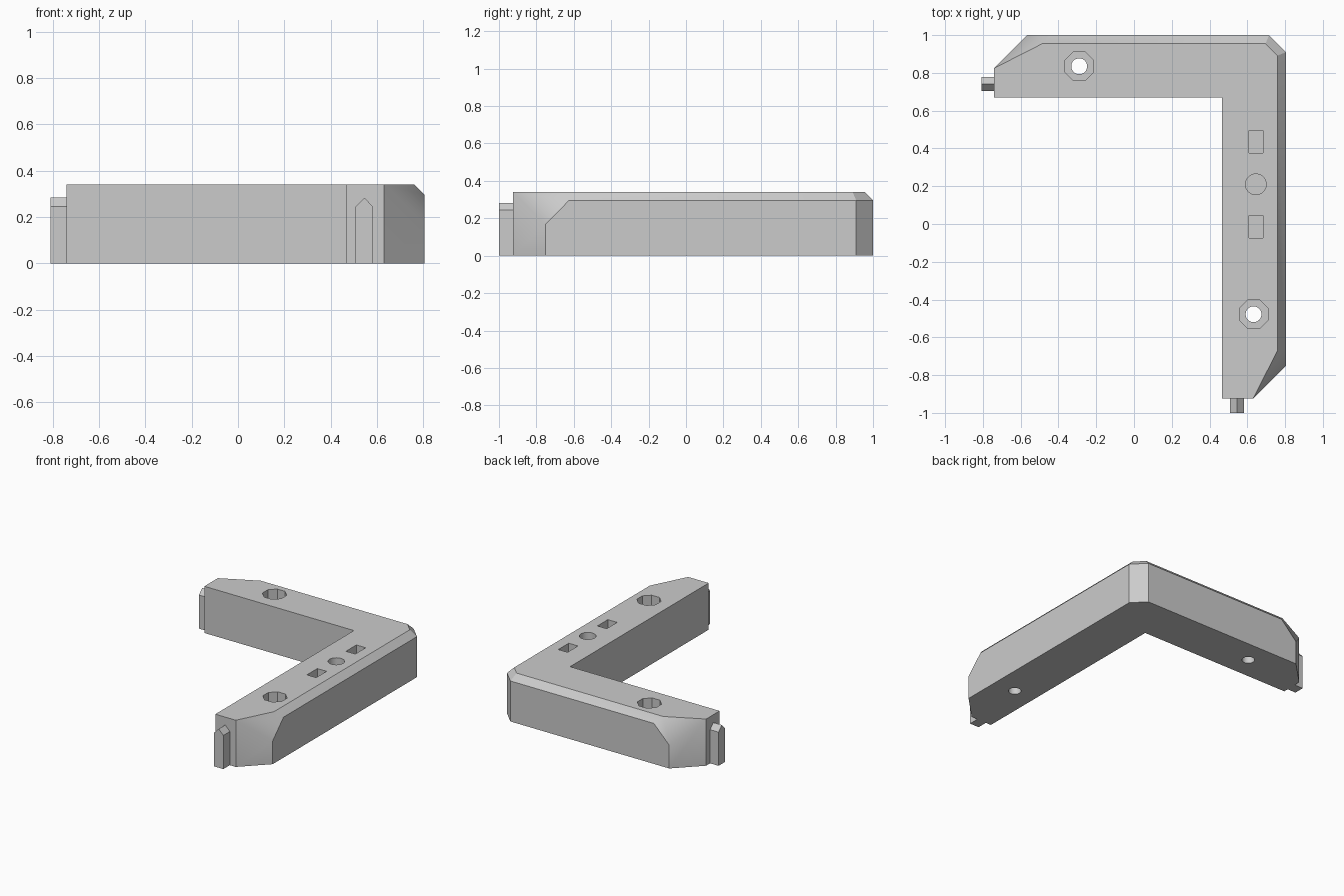
import bpy, bmesh
from math import pi, radians
from mathutils import Vector

if "Cube" in bpy.data.objects:
    bpy.data.objects.remove(bpy.data.objects["Cube"], do_unlink=True)

H = 0.34  # bracket height

grey = bpy.data.materials.new("plain grey")
grey.use_nodes = True
grey.diffuse_color = (0.6, 0.6, 0.6, 1)
grey.node_tree.nodes["Principled BSDF"].inputs["Base Color"].default_value = (0.6, 0.6, 0.6, 1)


def prism(profile, offset):
    """Extrude a closed 3D profile along an offset."""
    bm = bmesh.new()
    face = bm.faces.new([bm.verts.new(p) for p in profile])
    ext = bmesh.ops.extrude_face_region(bm, geom=[face])
    verts = [g for g in ext["geom"] if isinstance(g, bmesh.types.BMVert)]
    bmesh.ops.translate(bm, verts=verts, vec=offset)
    bmesh.ops.recalc_face_normals(bm, faces=bm.faces)
    return bm


def to_object(bm, name):
    mesh = bpy.data.meshes.new(name)
    bmesh.ops.recalc_face_normals(bm, faces=bm.faces)
    bm.to_mesh(mesh)
    bm.free()
    mesh.materials.append(grey)
    obj = bpy.data.objects.new(name, mesh)
    bpy.context.collection.objects.link(obj)
    return obj


def slice_off(bm, point, normal):
    """Cut away everything beyond a plane and cap the cut."""
    bmesh.ops.bisect_plane(bm, geom=bm.verts[:] + bm.edges[:] + bm.faces[:], dist=0.0005,
                           plane_co=point, plane_no=Vector(normal).normalized(), clear_outer=True)
    bmesh.ops.holes_fill(bm, edges=[e for e in bm.edges if e.is_boundary], sides=0)


# L-shaped bracket with chamfered outer corners
outline = [(-0.74, 0.67), (0.465, 0.67), (0.465, -0.925), (0.63, -0.925), (0.805, -0.75),
           (0.805, 0.91), (0.715, 1.0), (-0.565, 1.0), (-0.74, 0.825)]
bm = prism([(x, y, 0) for x, y in outline], (0, 0, H))

# Bevels along the outer top edges, then the sloping facets at both ends
slice_off(bm, (0.805, 0, 0.295), (1, 0, 1))
slice_off(bm, (0, 1.0, 0.295), (0, 1, 1))
slice_off(bm, (0.805, 0.91, 0.295), (1, 1, 1.414))
slice_off(bm, (0.63, -0.925, H), (0.813, -0.414, 0.41))
slice_off(bm, (-0.74, 0.825, H), (-0.414, 0.813, 0.41))
bracket = to_object(bm, "corner_bracket")


def cut(cutter):
    """Subtract a cutter from the bracket."""
    cutter.hide_render = True
    mod = bracket.modifiers.new("cut", "BOOLEAN")
    mod.operation = "DIFFERENCE"
    mod.solver = "EXACT"
    mod.object = cutter
    bpy.context.view_layer.objects.active = bracket
    bpy.ops.object.modifier_apply(modifier=mod.name)
    bpy.data.objects.remove(cutter, do_unlink=True)


def round_cut(x, y, radius, bottom, sides, turn=0):
    top = H + 0.05
    bpy.ops.mesh.primitive_cylinder_add(vertices=sides, radius=radius, depth=top - bottom,
                                        location=(x, y, (top + bottom) / 2), rotation=(0, 0, turn))
    cut(bpy.context.object)


# Screw holes with octagonal counterbores
for x, y in [(-0.29, 0.835), (0.633, -0.478)]:
    round_cut(x, y, 0.082, 0.17, 8, pi / 8)
    round_cut(x, y, 0.042, -0.05, 32)

# Round pocket between two rectangular pockets
round_cut(0.645, 0.21, 0.055, 0.19, 32)
for y in (0.435, -0.015):
    bpy.ops.mesh.primitive_cube_add(size=1, location=(0.645, y, 0.29))
    bpy.context.object.scale = (0.075, 0.12, 0.2)
    cut(bpy.context.object)

# Pointed connecting tongues on both ends
tongue = [(-0.037, 0), (0.037, 0), (0.037, 0.245), (0, 0.283), (-0.037, 0.245)]
front = prism([(0.545 + a, -0.925, z) for a, z in tongue], (0, -0.075, 0))
side = prism([(-0.74, 0.742 + a, z) for a, z in tongue], (-0.068, 0, 0))
parts = [bracket, to_object(front, "front_tongue"), to_object(side, "right_tongue")]

# Smooth the round holes and end facets, keep the other edges crisp
bpy.ops.object.select_all(action="DESELECT")
for obj in parts:
    obj.select_set(True)
bpy.context.view_layer.objects.active = bracket
bpy.ops.object.shade_smooth_by_angle(angle=radians(31))
